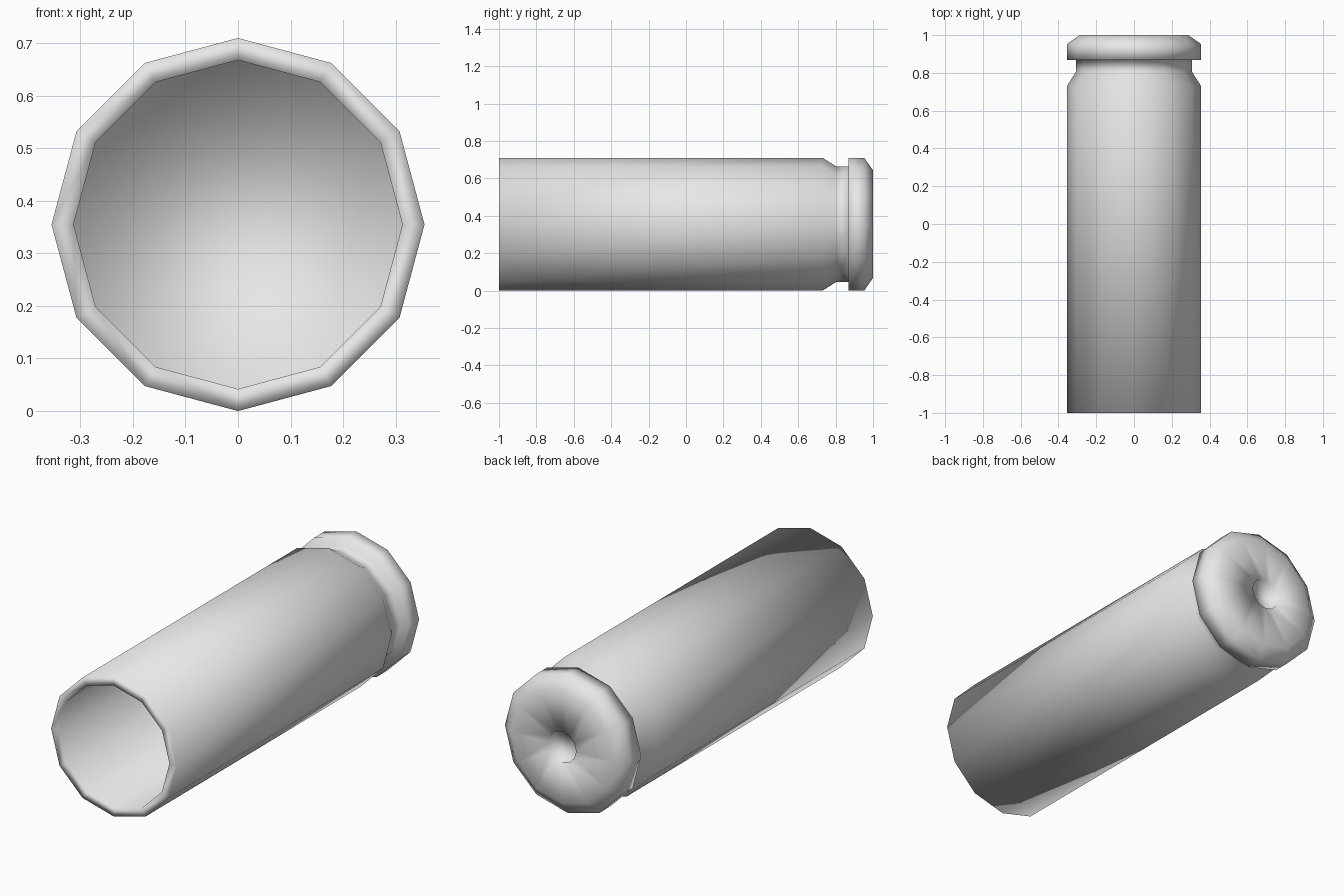
import bpy, bmesh
from math import sin, cos, pi

cube = bpy.data.objects.get("Cube")
if cube:
    bpy.data.objects.remove(cube, do_unlink=True)

SIDES = 12
RADIUS = 0.355

metal = bpy.data.materials.new("light grey metal")
metal.use_nodes = True
grey = (0.8, 0.8, 0.8, 1)
metal.diffuse_color = grey
metal.node_tree.nodes["Principled BSDF"].inputs["Base Color"].default_value = grey


def lathe(name, profile):
    """Turn (radius, y) points around the long axis, capping both ends."""
    bm = bmesh.new()
    rings = []
    for r, y in profile:
        rings.append([bm.verts.new((r * cos(2 * pi * i / SIDES), y,
                                    RADIUS + r * sin(2 * pi * i / SIDES)))
                      for i in range(SIDES)])
    for a, b in zip(rings, rings[1:]):
        for i in range(SIDES):
            j = (i + 1) % SIDES
            bm.faces.new((a[i], a[j], b[j], b[i]))
    bm.faces.new(rings[0])
    bm.faces.new(rings[-1])
    bmesh.ops.recalc_face_normals(bm, faces=bm.faces)
    for f in bm.faces:
        f.smooth = True
    mesh = bpy.data.meshes.new(name)
    bm.to_mesh(mesh)
    bm.free()
    mesh.materials.append(metal)
    obj = bpy.data.objects.new(name, mesh)
    bpy.context.collection.objects.link(obj)
    return obj


lathe("hollow_casing", [
    (0.313, 0.72), (0.313, -1.0),                 # bore floor and wall
    (RADIUS, -1.0), (RADIUS, 0.73),               # mouth lip and body
    (0.308, 0.805), (0.308, 0.868),               # extractor groove
    (RADIUS, 0.868), (RADIUS, 0.953), (0.288, 1.0),  # rim
    (0.08, 1.0), (0.08, 0.965),                   # base and primer recess
])
